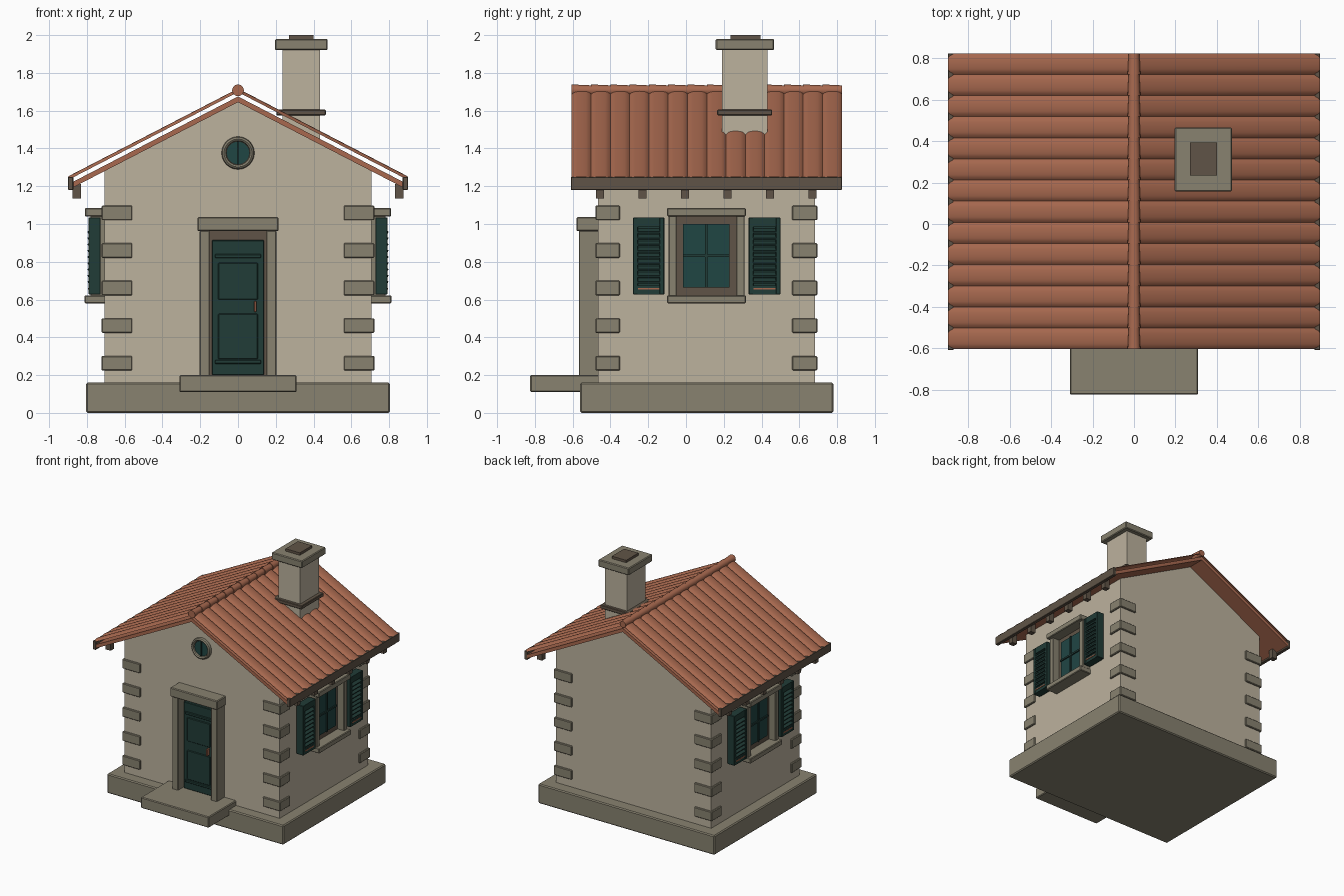
import bpy, bmesh, math
from mathutils import Matrix, Vector

if "Cube" in bpy.data.objects:
    bpy.data.objects.remove(bpy.data.objects["Cube"])


def material(name, r, g, b):
    lin = lambda c: (c / 255 / 12.92) if c < 10 else ((c / 255 + 0.055) / 1.055) ** 2.4
    m = bpy.data.materials.new(name)
    m.diffuse_color = (lin(r), lin(g), lin(b), 1)
    m.use_nodes = True
    m.node_tree.nodes["Principled BSDF"].inputs["Base Color"].default_value = m.diffuse_color
    return m


WALL = material("plaster", 188, 178, 158)
STONE = material("stone", 136, 130, 112)
TILE = material("terracotta", 168, 105, 79)
WOOD = material("dark_wood", 96, 84, 71)
GREEN = material("green_paint", 33, 60, 55)
GLASS = material("teal_glass", 32, 70, 68)


def finish(name, bm, mat, smooth=False):
    bmesh.ops.recalc_face_normals(bm, faces=bm.faces)
    me = bpy.data.meshes.new(name)
    bm.to_mesh(me)
    bm.free()
    me.materials.append(mat)
    ob = bpy.data.objects.new(name, me)
    bpy.context.collection.objects.link(ob)
    if smooth:
        bpy.ops.object.select_all(action='DESELECT')
        ob.select_set(True)
        bpy.context.view_layer.objects.active = ob
        bpy.ops.object.shade_smooth_by_angle(angle=math.radians(40))
    return ob


def box(name, mat, x, y, z, bevel=0.0, tilt=0.0):
    """Box from (min, max) ranges, optionally bevelled or tilted about y."""
    bm = bmesh.new()
    size = Vector((x[1] - x[0], y[1] - y[0], z[1] - z[0]))
    mid = Vector((x[0] + x[1], y[0] + y[1], z[0] + z[1])) / 2
    bmesh.ops.create_cube(bm, size=1, matrix=Matrix.Translation(mid)
                          @ Matrix.Rotation(tilt, 4, 'Y') @ Matrix.Diagonal(size).to_4x4())
    if bevel:
        bmesh.ops.bevel(bm, geom=bm.edges[:], offset=bevel, segments=1, affect='EDGES')
    return finish(name, bm, mat)


def side_box(name, mat, s, x, y, z, bevel=0.0, tilt=0.0):
    """Box on the right (s=1) or mirrored to the left (s=-1)."""
    return box(name, mat, sorted((s * x[0], s * x[1])), y, z, bevel, s * tilt)


def prism(name, mat, profile, y):
    """Extrude an xz profile along y."""
    bm = bmesh.new()
    f = bm.faces.new([bm.verts.new((px, y[0], pz)) for px, pz in profile])
    r = bmesh.ops.extrude_face_region(bm, geom=[f])
    bmesh.ops.translate(bm, vec=(0, y[1] - y[0], 0),
                        verts=[v for v in r['geom'] if isinstance(v, bmesh.types.BMVert)])
    return finish(name, bm, mat)


def cylinder_y(name, mat, r1, r2, x, y, z, seg=32):
    bm = bmesh.new()
    bmesh.ops.create_cone(bm, cap_ends=True, segments=seg, radius1=r1, radius2=r2, depth=y[1] - y[0],
                          matrix=Matrix.Translation((x, (y[0] + y[1]) / 2, z))
                          @ Matrix.Rotation(-math.pi / 2, 4, 'X'))
    return finish(name, bm, mat, True)


SLOPE = 0.517
ROOF_Y = (-0.605, 0.825)

# Plinth, step and gabled walls
box("plinth", STONE, (-0.805, 0.805), (-0.56, 0.78), (0, 0.16), 0.008)
box("door_step", STONE, (-0.31, 0.31), (-0.825, -0.46), (0.11, 0.2), 0.006)
prism("walls", WALL, [(-0.708, 0.1), (0.708, 0.1), (0.708, 1.285), (0, 1.655), (-0.708, 1.285)],
      (-0.467, 0.682))

# Corner stones
for s in (-1, 1):
    for y in ((-0.48, -0.35), (0.562, 0.695)):
        for i in range(5):
            z = 0.224 + 0.199 * i
            side_box("corner_stone", STONE, s, (0.56, 0.722), y, (z, z + 0.078), 0.005)

# Roof boards
top, low, e = 1.675, 1.645, 0.885
prism("roof_boards", TILE, [(-e, top - SLOPE * e), (-e, low - SLOPE * e), (0, low),
                            (e, low - SLOPE * e), (e, top - SLOPE * e), (0, top)], ROOF_Y)

# Rows of curved tiles, fascia and rafter ends
ROWS, SEG = 14, 8
pitch = (ROOF_Y[1] - ROOF_Y[0]) / ROWS
for s in (-1, 1):
    bm = bmesh.new()
    for row in range(ROWS):
        prev = None
        for k in range(SEG + 1):
            t = k / SEG
            y = ROOF_Y[0] + pitch * (row + t)
            z = 1.717 - 0.019 * (1 - math.sqrt(max(0, 1 - (2 * t - 1) ** 2)))
            pair = [bm.verts.new((s * x, y, z - SLOPE * x)) for x in (0, 0.898)]
            if prev:
                bm.faces.new((prev[0], prev[1], pair[1], pair[0]))
            prev = pair
    bmesh.ops.recalc_face_normals(bm, faces=bm.faces)
    tiles = finish("roof_tiles", bm, TILE, True)
    # every row is its own open strip, so make sure each one faces up
    for p in tiles.data.polygons:
        if p.normal.z < 0:
            p.flip()
    side_box("fascia", WOOD, s, (0.872, 0.9), (-0.61, 0.825), (1.18, 1.25), 0.003)
    for i in range(6):
        y = -0.455 + 0.225 * i
        side_box("rafter_end", WOOD, s, (0.83, 0.876), (y - 0.021, y + 0.021), (1.135, 1.212))

# Ridge caps, each tapering slightly
for i in range(ROWS):
    y = ROOF_Y[0] + pitch * i
    cylinder_y("ridge_cap", TILE, 0.031, 0.026, 0, (y, y + pitch), 1.708, 16)

# Chimney
box("chimney_stack", WALL, (0.235, 0.435), (0.19, 0.432), (1.38, 1.93))
box("chimney_band", WOOD, (0.203, 0.465), (0.165, 0.456), (1.575, 1.605), 0.004)
box("chimney_cap", STONE, (0.196, 0.474), (0.157, 0.467), (1.92, 1.98), 0.006)
box("chimney_flue", WOOD, (0.27, 0.4), (0.235, 0.395), (1.97, 2.0))

# Front door
box("door_recess", WOOD, (-0.155, 0.155), (-0.482, -0.46), (0.2, 0.97))
for s in (-1, 1):
    side_box("door_jamb", STONE, s, (0.15, 0.203), (-0.567, -0.46), (0.195, 0.965), 0.004)
box("door_lintel", STONE, (-0.215, 0.215), (-0.58, -0.46), (0.962, 1.037), 0.006)
box("door", GREEN, (-0.138, 0.138), (-0.51, -0.47), (0.2, 0.915), 0.004)
for z in ((0.6, 0.795), (0.285, 0.525)):
    box("door_panel", GREEN, (-0.105, 0.105), (-0.517, -0.505), z, 0.004)
for z in (0.27, 0.83):
    box("door_strap", GREEN, (-0.122, 0.122), (-0.522, -0.505), (z - 0.01, z + 0.01), 0.003)
box("door_handle", TILE, (0.085, 0.098), (-0.54, -0.505), (0.535, 0.592), 0.003)

# Round gable window
bm = bmesh.new()
N, M, Z = 32, 8, 1.376
ring = [[bm.verts.new(((0.074 + 0.013 * math.cos(b)) * math.cos(a), -0.472 + 0.022 * math.sin(b),
                       Z + (0.074 + 0.013 * math.cos(b)) * math.sin(a)))
         for b in (2 * math.pi * j / M for j in range(M))]
        for a in (2 * math.pi * i / N for i in range(N))]
for i in range(N):
    for j in range(M):
        bm.faces.new((ring[i][j], ring[(i + 1) % N][j], ring[(i + 1) % N][(j + 1) % M], ring[i][(j + 1) % M]))
finish("round_window_frame", bm, STONE, True)
cylinder_y("round_window_back", WOOD, 0.07, 0.07, 0, (-0.474, -0.45), Z)
cylinder_y("round_window_glass", GLASS, 0.06, 0.06, 0, (-0.479, -0.45), Z)
box("round_window_bar", GREEN, (-0.005, 0.005), (-0.487, -0.47), (Z - 0.06, Z + 0.06))

# Side windows with louvred shutters
for s in (-1, 1):
    side_box("window_recess", WOOD, s, (0.7, 0.722), (-0.06, 0.28), (0.61, 1.05))
    side_box("window_glass", GLASS, s, (0.71, 0.732), (-0.015, 0.23), (0.665, 1.0))
    side_box("window_bar_upright", GREEN, s, (0.72, 0.742), (0.1, 0.114), (0.665, 1.0))
    side_box("window_bar_cross", GREEN, s, (0.72, 0.742), (-0.015, 0.23), (0.825, 0.839))
    for y in ((-0.092, -0.05), (0.267, 0.31)):
        side_box("window_jamb", STONE, s, (0.7, 0.782), y, (0.61, 1.045), 0.004)
    side_box("window_lintel", STONE, s, (0.7, 0.81), (-0.1, 0.317), (1.04, 1.085), 0.005)
    side_box("window_sill", STONE, s, (0.7, 0.812), (-0.1, 0.317), (0.58, 0.622), 0.005)
    for y0, y1 in ((-0.28, -0.115), (0.332, 0.5)):
        side_box("shutter_board", GREEN, s, (0.728, 0.765), (y0 + 0.01, y1 - 0.01), (0.63, 1.03))
        for a in (y0, y1 - 0.025):
            side_box("shutter_stile", GREEN, s, (0.728, 0.792), (a, a + 0.025), (0.627, 1.035), 0.003)
        for z in ((0.627, 0.675), (0.985, 1.035)):
            side_box("shutter_rail", GREEN, s, (0.728, 0.79), (y0 + 0.02, y1 - 0.02), z)
        for i in range(9):
            z = 0.7 + 0.033 * i
            side_box("shutter_slat", GREEN, s, (0.755, 0.797), (y0 + 0.022, y1 - 0.022),
                     (z - 0.006, z + 0.006), 0, 0.5)
        side_box("shutter_strip", TILE, s, (0.785, 0.794), (y0 + 0.025, y1 - 0.025), (0.652, 0.66))
